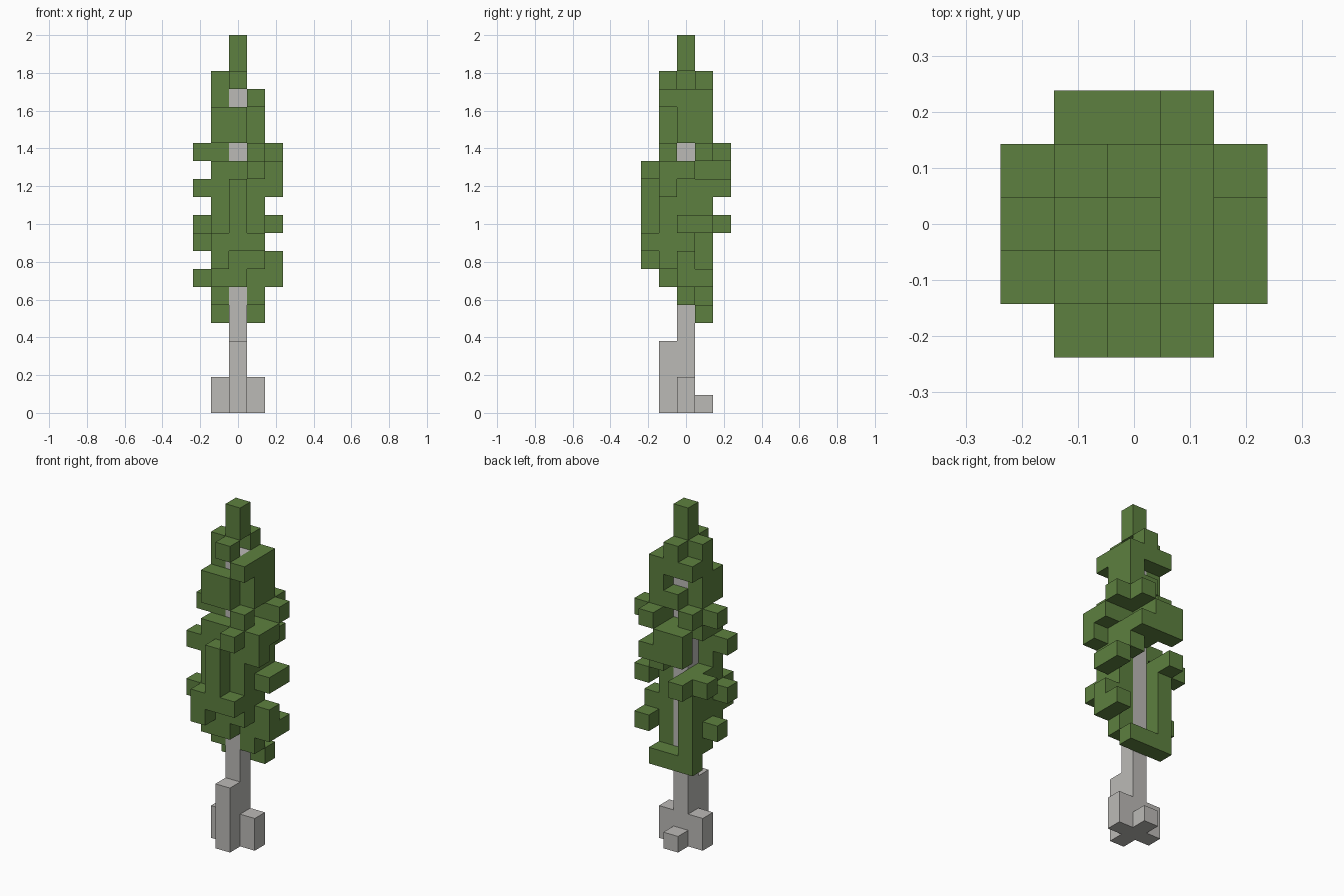
import bpy
import bmesh
from mathutils import Vector

cube = bpy.data.objects.get("Cube")
if cube:
    bpy.data.objects.remove(cube, do_unlink=True)

# Layer plans from the ground up: (repeat, rows from back to front)
# T = trunk, L = leaves, . = empty; columns run from -x to +x
E = "....."
LAYERS = [
    (1, [E, "..T..", ".TTT.", "..T..", E]),
    (1, [E, E, ".TTT.", "..T..", E]),
    (2, [E, E, "..T..", "..T..", E]),
    (1, [E, E, "..T..", E, E]),
    (1, [E, ".LLL.", "..T..", E, E]),
    (1, [E, ".L...", ".LTL.", E, E]),
    (1, [E, ".L..L", "LLTLL", ".LL..", E]),
    (1, [E, ".L...", ".LTLL", ".LLL.", ".L..."]),
    (1, [E, ".L...", ".LTL.", "LLLL.", ".LLL."]),
    (1, [".L...", "LL..L", ".LTLL", ".LLL.", "..L.."]),
    (1, [E, "...L.", "..TL.", ".LLL.", "..L.."]),
    (1, [".LLL.", "..LL.", "..TL.", "LLLLL", "..L.."]),
    (1, [".LL..", "..L..", ".LTLL", ".LLLL", "...L."]),
    (1, ["...L.", ".L.LL", "LLT..", "...L.", E]),
    (1, [E, "..LL.", ".LTL.", ".LL..", E]),
    (1, [E, "...L.", ".LTL.", ".LL..", E]),
    (1, [E, ".LLL.", ".LTL.", "...L.", E]),
    (1, [E, "..L..", ".L...", "..L..", E]),
    (2, [E, E, "..L..", E, E]),
]

# Expand the plans into a block grid
cells = {}
height = 0
for repeat, rows in LAYERS:
    for _ in range(repeat):
        for r, row in enumerate(rows):
            for c, kind in enumerate(row):
                if kind != ".":
                    cells[(c - 2, 2 - r, height)] = kind
        height += 1
SIZE = 2 / height


def make_material(name, rgb):
    mat = bpy.data.materials.new(name)
    mat.use_nodes = True
    color = (*rgb, 1)
    mat.diffuse_color = color
    bsdf = next(n for n in mat.node_tree.nodes if n.type == "BSDF_PRINCIPLED")
    bsdf.inputs["Base Color"].default_value = color
    bsdf.inputs["Roughness"].default_value = 0.9
    return mat


def build_blocks(name, kind, mat):
    """Join all blocks of one kind, keeping only the exposed sides."""
    bm = bmesh.new()
    for cell, k in cells.items():
        if k != kind:
            continue
        center = Vector(cell) + Vector((0, 0, 0.5))
        for axis in range(3):
            for sign in (-1, 1):
                n = Vector((0, 0, 0))
                n[axis] = sign
                if tuple(int(a + b) for a, b in zip(cell, n)) in cells:
                    continue
                u = Vector((0, 0, 0))
                u[(axis + 1) % 3] = 1
                v = n.cross(u)
                corners = (-u - v, u - v, u + v, v - u)
                bm.faces.new([bm.verts.new((center + (n + q) / 2) * SIZE)
                              for q in corners])
    bmesh.ops.remove_doubles(bm, verts=bm.verts[:], dist=SIZE / 100)
    bmesh.ops.dissolve_limit(bm, angle_limit=0.01, verts=bm.verts[:],
                             edges=bm.edges[:])
    mesh = bpy.data.meshes.new(name)
    bm.to_mesh(mesh)
    bm.free()
    mesh.materials.append(mat)
    obj = bpy.data.objects.new(name, mesh)
    bpy.context.collection.objects.link(obj)


# Trunk with roots, then the foliage
build_blocks("trunk", "T", make_material("pale bark", (0.50, 0.49, 0.47)))
build_blocks("foliage", "L", make_material("leaf green", (0.11, 0.216, 0.05)))
